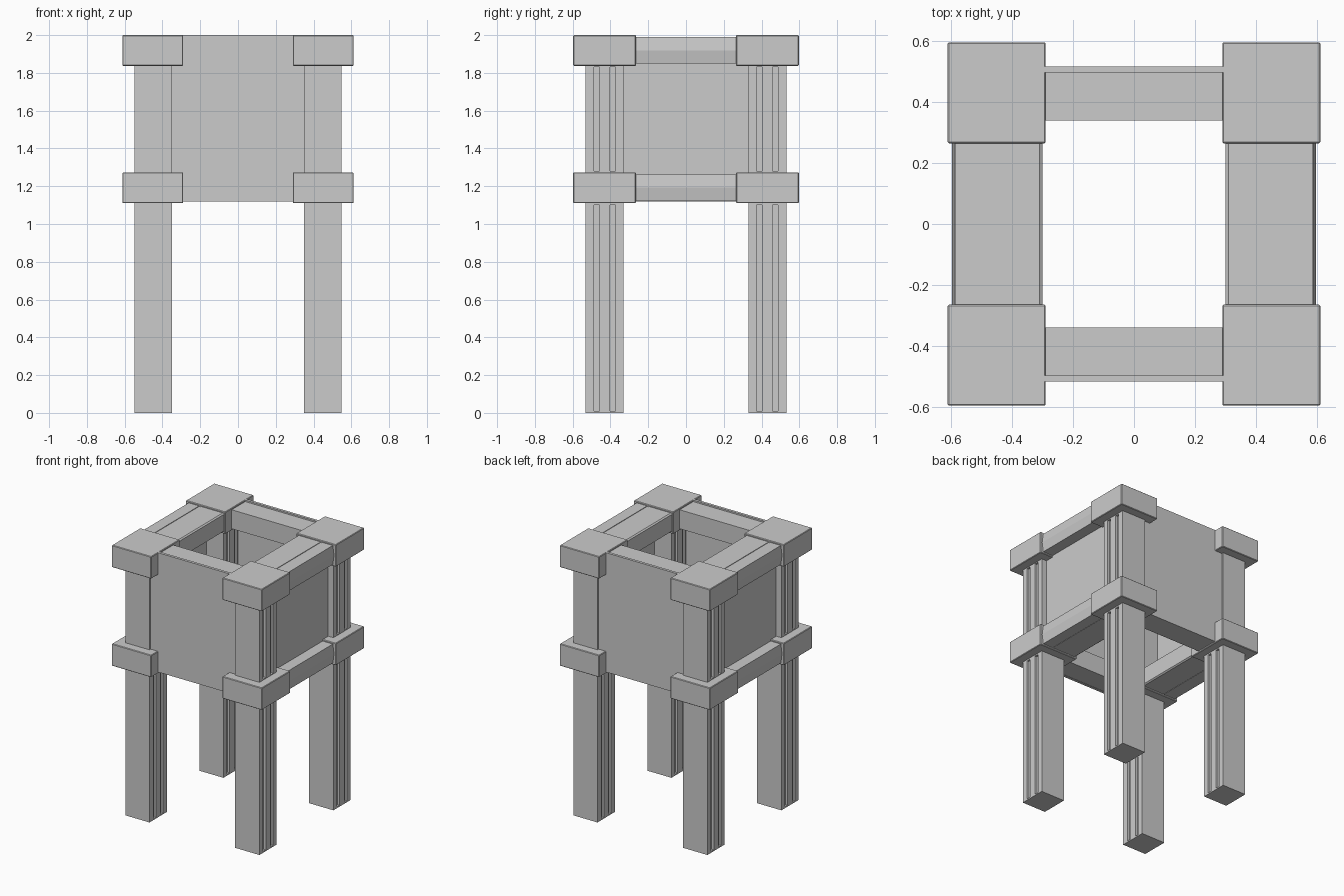
import bpy, bmesh

if "Cube" in bpy.data.objects:
    bpy.data.objects.remove(bpy.data.objects["Cube"])


def mesh_object(name, bm):
    bmesh.ops.recalc_face_normals(bm, faces=bm.faces)
    me = bpy.data.meshes.new(name)
    bm.to_mesh(me)
    bm.free()
    ob = bpy.data.objects.new(name, me)
    bpy.context.collection.objects.link(ob)
    return ob


def add_box(bm, x, y, z):
    vs = bmesh.ops.create_cube(bm, size=1)["verts"]
    for v in vs:
        for i, (a, b) in enumerate((x, y, z)):
            v.co[i] = a if v.co[i] < 0 else b


def box(name, x, y, z, bevel=0):
    bm = bmesh.new()
    add_box(bm, sorted(x), sorted(y), sorted(z))
    if bevel:
        bmesh.ops.bevel(bm, geom=bm.edges[:], offset=bevel, segments=1, affect='EDGES')
    return mesh_object(name, bm)


def rail(name, profile, y0, y1):
    # x/z profile swept along y
    bm = bmesh.new()
    f = bm.faces.new([bm.verts.new((x, y0, z)) for x, z in profile])
    ext = bmesh.ops.extrude_face_region(bm, geom=[f])["geom"]
    for v in ext:
        if isinstance(v, bmesh.types.BMVert):
            v.co.y = y1
    return mesh_object(name, bm)


SIDES = {-1: "left", 1: "right"}
ENDS = {-1: "front", 1: "back"}
TIERS = {"lower": 1.11, "upper": 1.837}

for sx, side in SIDES.items():
    for sy, end in ENDS.items():
        # Leg with two grooves on its inner and outer faces
        leg = box(f"{end}_{side}_leg", (sx * .35, sx * .547), (sy * .33, sy * .532), (0, 1.99))
        bm = bmesh.new()
        for x in ((.34, .367), (.53, .56)):
            for y in ((.372, .402), (.457, .487)):
                for z in ((.01, 1.1), (1.28, 1.83)):
                    add_box(bm, sorted(sx * v for v in x), sorted(sy * v for v in y), z)
        cutter = mesh_object("groove_cutter", bm)
        cutter.hide_render = True
        mod = leg.modifiers.new("grooves", 'BOOLEAN')
        mod.operation, mod.solver, mod.object = 'DIFFERENCE', 'EXACT', cutter
        bpy.context.view_layer.objects.active = leg
        bpy.ops.object.modifier_apply(modifier=mod.name)
        bpy.data.objects.remove(cutter)

        # Corner blocks
        for tier, z in TIERS.items():
            box(f"{tier}_{end}_{side}_block", (sx * .29, sx * .612),
                (sy * .265, sy * .597), (z, z + .163), .004)

    # Side panel and faceted side rails
    box(f"{side}_panel", (sx * .487, sx * .505), (-.34, .34), (1.12, 1.985))
    for tier, z in TIERS.items():
        lo, mid, hi = z + .012, z + .082, z + .152
        for part, a, b, d in (("inner", .489, .30, .01), ("outer", .503, .598, -.01)):
            rail(f"{tier}_{side}_{part}_rail",
                 [(sx * a, lo), (sx * (b + d), lo), (sx * b, lo + .008), (sx * b, mid),
                  (sx * b, hi - .008), (sx * (b + d), hi), (sx * a, hi)] if part == "inner" else
                 [(sx * a, lo), (sx * (b + d), lo), (sx * b, mid), (sx * (b + d), hi), (sx * a, hi)],
                 -.28, .28)

# Front and back panels with inner rails
for sy, end in ENDS.items():
    box(f"{end}_panel", (-.36, .36), (sy * .498, sy * .518), (1.12, 2.0))
    for tier, z in TIERS.items():
        box(f"{tier}_{end}_rail", (-.36, .36), (sy * .34, sy * .499), (z + .012, z + .152))
